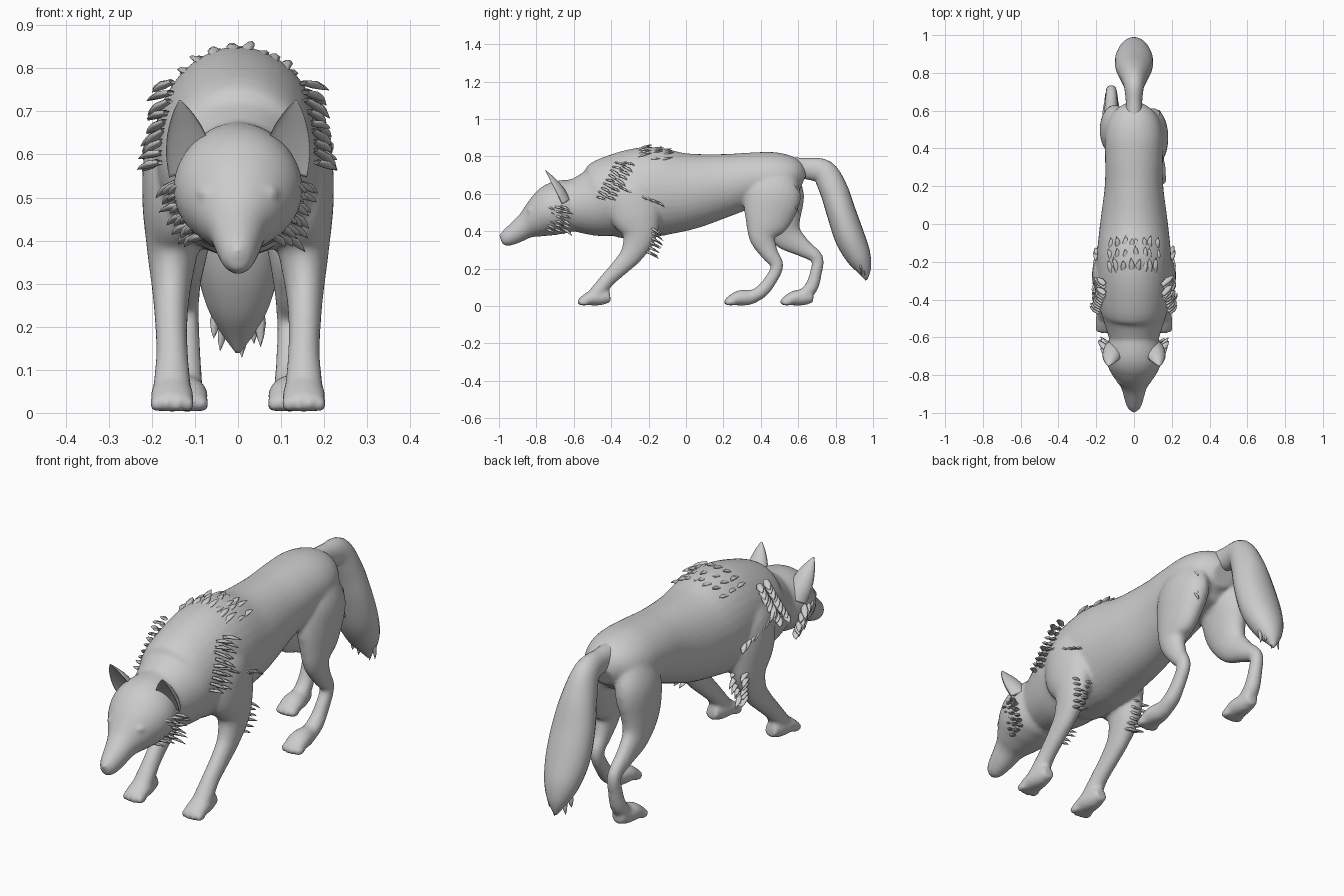
import bpy, bmesh, math, random
from mathutils import Vector

if "Cube" in bpy.data.objects:
    bpy.data.objects.remove(bpy.data.objects["Cube"])

random.seed(4)


def new_object(name, bm):
    bmesh.ops.recalc_face_normals(bm, faces=bm.faces)
    mesh = bpy.data.meshes.new(name)
    bm.to_mesh(mesh)
    bm.free()
    mesh.shade_smooth()
    obj = bpy.data.objects.new(name, mesh)
    bpy.context.collection.objects.link(obj)
    return obj


def spline(stations, steps):
    out = []
    n = len(stations)
    for i in range(n - 1):
        a, b, c, d = (stations[min(max(k, 0), n - 1)] for k in (i - 1, i, i + 1, i + 2))
        for s in range(steps):
            t = s / steps
            out.append([0.5 * (2 * q + (r - p) * t + (2 * p - 5 * q + 4 * r - w) * t * t
                               + (3 * q - p - 3 * r + w) * t ** 3) for p, q, r, w in zip(a, b, c, d)])
    return out + [list(stations[-1])]


def loft(name, stations, sides=24, steps=5, dent=1.0):
    """Skin of elliptical rings; station = x, y, z, half width, half depth."""
    pts = spline(stations, steps)
    bm = bmesh.new()
    rings = []
    for i, p in enumerate(pts):
        t = (Vector(pts[min(i + 1, len(pts) - 1)][:3]) - Vector(pts[max(i - 1, 0)][:3])).normalized()
        lat = (Vector((1, 0, 0)) - t * t.x).normalized()
        nrm = t.cross(lat)
        ring = []
        for k in range(sides):
            a = 2 * math.pi * k / sides
            s = math.sin(a)
            s = s * dent if s < 0 else s
            ring.append(bm.verts.new(Vector(p[:3]) + lat * max(p[3], .002) * math.cos(a)
                                     + nrm * max(p[4], .002) * s))
        rings.append(ring)
    for r0, r1 in zip(rings, rings[1:]):
        for k in range(sides):
            bm.faces.new((r0[k], r0[(k + 1) % sides], r1[(k + 1) % sides], r1[k]))
    bm.faces.new(rings[0])
    bm.faces.new(rings[-1])
    return new_object(name, bm)


def ball(name, loc, size):
    bm = bmesh.new()
    bmesh.ops.create_uvsphere(bm, u_segments=16, v_segments=10, radius=1)
    for v in bm.verts:
        v.co = Vector([c * s + l for c, s, l in zip(v.co, size, loc)])
    return new_object(name, bm)


def fur(name, tufts, length, width):
    """Curved flattened spikes; tuft = root point, direction."""
    bm = bmesh.new()
    for root, direction in tufts:
        d = (Vector(direction) + Vector([random.uniform(-.15, .15) for _ in range(3)])).normalized()
        side = d.cross(Vector((0, .3, 1))).normalized()
        up = side.cross(d)
        ln = length * random.uniform(.75, 1.15)
        prev = None
        for f, w in ((-.35, .7), (.3, 1), (.7, .6), (1, .03)):
            c = Vector(root) + d * ln * f - up * ln * .15 * f * f
            ring = [bm.verts.new(c + side * math.cos(a) * width * w + up * math.sin(a) * width * w * .45)
                    for a in [k * math.pi / 3 for k in range(6)]]
            if prev:
                for k in range(6):
                    bm.faces.new((prev[k], prev[(k + 1) % 6], ring[(k + 1) % 6], ring[k]))
            prev = ring
    return new_object(name, bm)


def line(a, b, n):
    return [Vector(a).lerp(Vector(b), i / (n - 1)) for i in range(n)]


# torso and neck
skin = [loft("body", [
    (0, -.64, .53, .12, .125), (0, -.5, .55, .165, .18), (0, -.4, .58, .188, .22),
    (0, -.2, .608, .198, .243), (0, 0, .612, .18, .208), (0, .2, .645, .155, .17),
    (0, .35, .675, .153, .146), (0, .48, .685, .152, .137), (0, .57, .68, .125, .112),
    (0, .625, .66, .06, .055)], 36)]

# head and muzzle
skin.append(loft("head", [
    (0, -.58, .55, .12, .13), (0, -.68, .525, .15, .143), (0, -.75, .49, .138, .125),
    (0, -.81, .455, .103, .095), (0, -.86, .425, .07, .068), (0, -.92, .385, .052, .055),
    (0, -.965, .36, .038, .042), (0, -.99, .352, .018, .02)], 32))
skin.append(ball("nose", (0, -.98, .375), (.022, .02, .018)))

for s in (-1, 1):
    # brows, front legs and paws
    skin.append(ball("brow", (s * .066, -.832, .512), (.03, .02, .013)))
    skin.append(loft("front_leg", [
        (s * .11, -.30, .72, .04, .06), (s * .13, -.29, .62, .082, .125), (s * .145, -.27, .5, .078, .14),
        (s * .152, -.25, .38, .06, .095), (s * .155, -.29, .28, .044, .062),
        (s * .155, -.35, .21, .038, .048), (s * .153, -.42, .14, .037, .04),
        (s * .153, -.465, .085, .042, .04), (s * .153, -.5, .05, .045, .035)]))

# hind legs: right one steps forward, left one trails
skin.append(loft("hind_leg_right", [
    (.08, .49, .73, .05, .08), (.1, .47, .61, .078, .148), (.112, .435, .47, .066, .128),
    (.118, .41, .37, .048, .075), (.12, .445, .285, .036, .048), (.12, .487, .215, .03, .034),
    (.12, .45, .135, .031, .034), (.12, .4, .075, .036, .036), (.12, .34, .045, .04, .033)]))
skin.append(loft("hind_leg_left", [
    (-.08, .5, .73, .05, .08), (-.1, .5, .61, .078, .13), (-.112, .5, .48, .066, .12),
    (-.118, .54, .38, .048, .085), (-.12, .62, .315, .036, .052), (-.12, .7, .255, .03, .034),
    (-.12, .695, .18, .031, .032), (-.12, .67, .1, .036, .036), (-.12, .62, .05, .04, .034)]))

# paws with toes
for x, y in ((-.153, -.585), (.153, -.585), (.12, .2), (-.12, .5)):
    skin.append(loft("paw", [(x, y + .18, .05, .03, .03), (x, y + .13, .046, .042, .042),
                             (x, y + .08, .042, .05, .04), (x, y + .04, .03, .048, .028),
                             (x, y + .015, .022, .036, .018)]))
    for k in (-1.5, -.5, .5, 1.5):
        skin.append(ball("toe", (x + k * .025, y + .027 + abs(k) * .007, .021), (.015, .03, .02)))

# fuse the body parts into one smooth skin
bpy.ops.object.select_all(action='DESELECT')
for o in skin:
    o.select_set(True)
bpy.context.view_layer.objects.active = skin[0]
bpy.ops.object.join()
m = skin[0].modifiers.new("fuse", 'REMESH')
m.mode = 'VOXEL'
m.voxel_size = .009
m.use_smooth_shade = True
m = skin[0].modifiers.new("soften", 'SMOOTH')
m.factor = .5
m.iterations = 8

# tail
loft("tail", [
    (0, .54, .745, .05, .05), (0, .64, .735, .043, .056), (0, .735, .715, .055, .068),
    (0, .79, .62, .078, .075), (0, .83, .5, .098, .078), (0, .875, .37, .1, .08),
    (0, .92, .27, .08, .068), (0, .95, .2, .048, .042), (0, .965, .14, .006, .006)])
fur("tail_tip_fur", [((x, .95 + .02 * math.cos(x * 60), .2 + abs(x) * .6), (x * 2, .2, -1))
                     for x in (-.05, -.03, -.012, .012, .03, .05)], .07, .014)

for s, side in ((-1, "left"), (1, "right")):
    # cupped ears
    loft("ear_" + side, [
        (s * .108, -.665, .55, .052, .05), (s * .114, -.69, .6, .053, .048),
        (s * .122, -.715, .65, .043, .036), (s * .13, -.738, .695, .023, .018),
        (s * .135, -.752, .725, .003, .003)], 24, 5, -.25)
    # cheek ruff
    cheek = []
    for i in range(3):
        cheek += line((s * (.13 + .012 * i), -.735 + .04 * i, .53), (s * (.085 + .015 * i), -.74 + .045 * i, .41), 6)
    fur("cheek_fur_" + side, [(p, (s * .55, .75, -.25)) for p in cheek], .06, .016)
    # shoulder ruff
    ruff = []
    for i in range(2):
        ruff += line((s * .195, -.46 + .05 * i, .58), (s * .165, -.36 + .05 * i, .765), 9)
    fur("shoulder_fur_" + side, [(p, (s * .65, .65, -.25)) for p in ruff], .055, .017)
    fur("side_fur_" + side, [(p, (s * .3, .8, -.5)) for p in
                             line((s * .205, -.34, .63), (s * .196, -.15, .555), 7)], .05, .014)
    # elbow fringe
    elbow = line((s * .185, -.19, .42), (s * .165, -.21, .29), 6) + line((s * .135, -.18, .42), (s * .14, -.21, .29), 6)
    fur("elbow_fur_" + side, [(p, (s * .15, .9, -.35)) for p in elbow], .075, .016)
    # back of the thigh
    fur("thigh_fur_" + side, [(p, (s * .2, .6, -.8)) for p in
                              line((s * .12, .575, .66), (s * .13, .58, .54), 4)], .045, .012)

# crest over the withers
crest = []
for row in range(3):
    for i in range(8):
        x = (i - 3.5) * .033 + random.uniform(-.008, .008)
        crest.append(((x, -.24 + row * .06, .6 + .243 * math.sqrt(1 - (x / .2) ** 2) - row * .006),
                      (x * 1.5, .9, .3)))
fur("crest_fur", crest, .06, .016)
